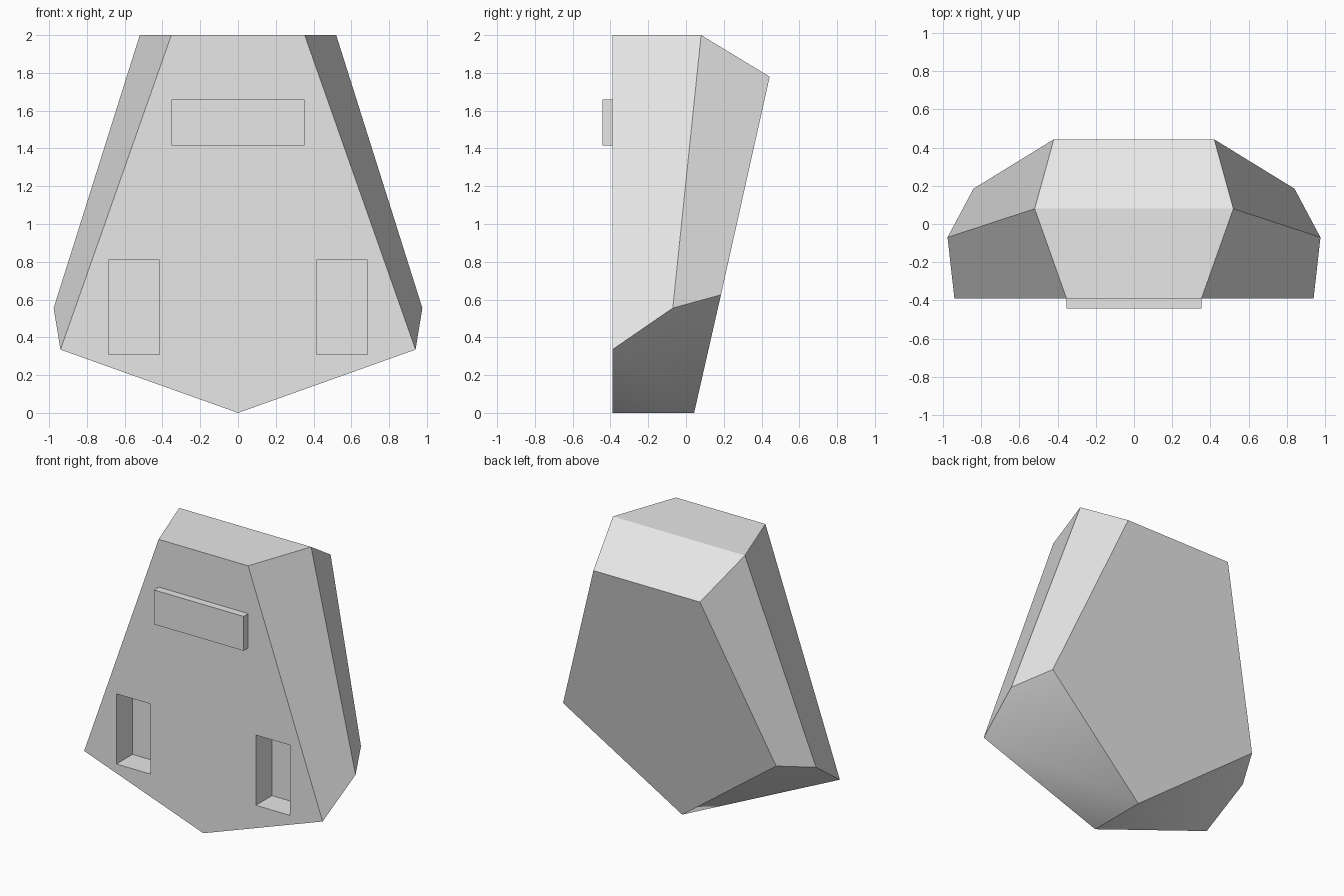
import bpy
import bmesh
from mathutils import Vector

cube = bpy.data.objects.get("Cube")
if cube:
    bpy.data.objects.remove(cube, do_unlink=True)

grey = bpy.data.materials.new("light grey")
grey.use_nodes = True
grey.diffuse_color = (0.8, 0.8, 0.8, 1)
grey.node_tree.nodes["Principled BSDF"].inputs["Base Color"].default_value = (0.8, 0.8, 0.8, 1)

FRONT = -0.39


def add_object(name, bm):
    bmesh.ops.recalc_face_normals(bm, faces=bm.faces)
    mesh = bpy.data.meshes.new(name)
    bm.to_mesh(mesh)
    bm.free()
    mesh.materials.append(grey)
    obj = bpy.data.objects.new(name, mesh)
    bpy.context.collection.objects.link(obj)
    return obj


def add_box(name, low, high):
    low, high = Vector(low), Vector(high)
    bm = bmesh.new()
    bmesh.ops.create_cube(bm, size=1)
    for v in bm.verts:
        v.co = (low + high) / 2 + v.co * (high - low)
    return add_object(name, bm)


# Faceted body: corners of one side, mirrored to the other
corners = {
    "front_top": (0.353, FRONT, 2), "front_side": (0.94, FRONT, 0.335),
    "mid_top": (0.52, 0.08, 2), "mid_side": (0.976, -0.07, 0.555),
    "back_top": (0.42, 0.443, 1.78), "back_side": (0.84, 0.185, 0.625),
}
bm = bmesh.new()
tip_f = bm.verts.new((0, FRONT, 0))
tip_b = bm.verts.new((0, 0.043, 0))
L, R = ({k: bm.verts.new((s * x, y, z)) for k, (x, y, z) in corners.items()}
        for s in (1, -1))

for s in (L, R):
    bm.faces.new((s["front_top"], s["front_side"], s["mid_side"], s["mid_top"]))
    bm.faces.new((s["mid_top"], s["mid_side"], s["back_side"], s["back_top"]))
    # Underside, slightly twisted
    bm.faces.new((tip_f, s["front_side"], tip_b))
    bm.faces.new((s["front_side"], s["mid_side"], s["back_side"], tip_b))
for low, high, tip in (("front_side", "front_top", tip_f), ("back_side", "back_top", tip_b)):
    bm.faces.new((tip, L[low], L[high], R[high], R[low]))
for a, b in (("front_top", "mid_top"), ("mid_top", "back_top")):
    bm.faces.new((L[a], L[b], R[b], R[a]))
body = add_object("body", bm)

# Two rectangular recesses in the front
for side in (1, -1):
    x0, x1 = sorted((side * 0.415, side * 0.685))
    cutter = add_box("recess_cutter", (x0, FRONT - 0.1, 0.31), (x1, FRONT + 0.18, 0.81))
    cutter.hide_render = True
    mod = body.modifiers.new("recess", "BOOLEAN")
    mod.operation = "DIFFERENCE"
    mod.solver = "EXACT"
    mod.object = cutter
    bpy.context.view_layer.objects.active = body
    bpy.ops.object.modifier_apply(modifier=mod.name)
    bpy.data.objects.remove(cutter, do_unlink=True)

# Smooth only the twisted underside, with a crisp keel
bm = bmesh.new()
bm.from_mesh(body.data)
bm.normal_update()
for f in bm.faces:
    f.smooth = f.normal.z < -0.3 and abs(f.normal.x) > 0.2
for e in bm.edges:
    if all(abs(v.co.x) < 0.001 for v in e.verts):
        e.smooth = False
bm.to_mesh(body.data)
bm.free()

# Raised bar on the front
add_box("front_bar", (-0.353, -0.443, 1.415), (0.353, FRONT, 1.66))
